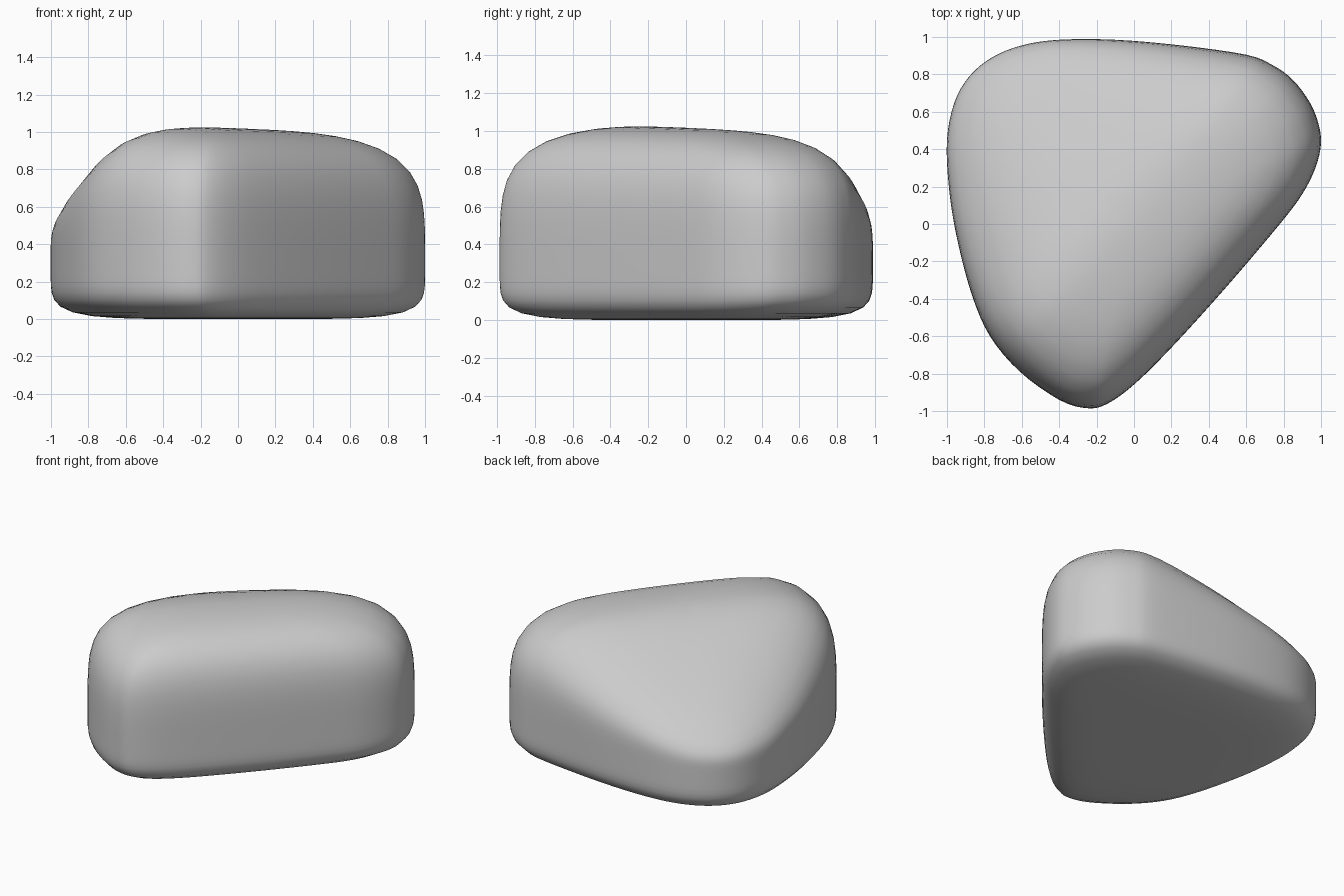
import bpy, bmesh
from math import sin, cos, pi, log, exp, sqrt
from mathutils import Vector

cube = bpy.data.objects.get("Cube")
if cube:
    bpy.data.objects.remove(cube, do_unlink=True)

# Plan outline at the widest level, anticlockwise
OUTLINE = [Vector(p) for p in (
    (1, .43), (.985, .54), (.94, .65), (.85, .77), (.74, .85), (.6, .905),
    (.25, .955), (-.1, .985), (-.4, .985), (-.6, .955), (-.76, .89),
    (-.88, .79), (-.96, .65), (-1, .45), (-.99, .2), (-.95, -.06),
    (-.87, -.37), (-.77, -.6), (-.61, -.79), (-.4, -.94), (-.25, -.985),
    (-.14, -.96), (.01, -.85), (.22, -.64), (.5, -.33), (.78, 0),
    (.9, .16), (.97, .3))]
WAIST = 0.3      # height of the widest level
STEPS = 4        # points per outline segment
RINGS = 16       # rings above and below the waist


def smooth_loop(pts, steps):
    """Closed Catmull-Rom curve through the points."""
    out = []
    n = len(pts)
    for i in range(n):
        a, b, c, d = (pts[(i + k) % n] for k in (-1, 0, 1, 2))
        for s in range(steps):
            t = s / steps
            out.append(b + (c - a) * t / 2 + (a * 2 - b * 5 + c * 4 - d) * t**2 / 2
                       + (b * 3 - a - c * 3 + d) * t**3 / 2)
    return out


def soft_ramp(a, width=0.08):
    return width * log(1 + exp(a / width))


def slope_axis(p):
    """Distance toward the low back corner."""
    return (p.y - p.x) / sqrt(2)


def top_height(p):
    """Ridge, with a long slope to the back corner and a slight fall in front."""
    u = slope_axis(p)
    v = (p.x + p.y) / sqrt(2)
    ridge = 1.025 - 0.03 * v - 0.02 * v * v
    side_fall = 0.22 * max(0, u) * min(0, v)**2
    return (ridge - 0.48 * soft_ramp(u - 0.15) - 0.12 * soft_ramp(-u - 0.1)
            - side_fall)


def surface_point(edge, angle):
    """Rounded section from the outline in to the centre, above or below."""
    c, s = cos(angle), sin(angle)
    power = 5.5 if s < 0 else 4.2 + 1.2 * max(0, slope_axis(edge) / edge.length)
    r = (abs(c)**power + abs(s)**power) ** (-1 / power)
    p = edge * (c * r)
    reach = WAIST if s < 0 else top_height(p) - WAIST
    return Vector((p.x, p.y, WAIST + reach * s * r))


# Stone body: rings from the base centre to the top centre
loop = smooth_loop(OUTLINE, STEPS)
bm = bmesh.new()
rings = []
for k in range(1 - RINGS, RINGS):
    angle = k / RINGS * pi / 2
    rings.append([bm.verts.new(surface_point(e, angle)) for e in loop])
base = bm.verts.new((0, 0, 0))
crown = bm.verts.new((0, 0, top_height(Vector((0, 0)))))
count = len(loop)
for i in range(count):
    j = (i + 1) % count
    for low, high in zip(rings, rings[1:]):
        bm.faces.new((low[i], low[j], high[j], high[i]))
    bm.faces.new((base, rings[0][j], rings[0][i]))
    bm.faces.new((crown, rings[-1][i], rings[-1][j]))
bmesh.ops.recalc_face_normals(bm, faces=bm.faces)
for f in bm.faces:
    f.smooth = True

mesh = bpy.data.meshes.new("stone")
bm.to_mesh(mesh)
bm.free()
stone = bpy.data.objects.new("stone", mesh)
bpy.context.collection.objects.link(stone)
